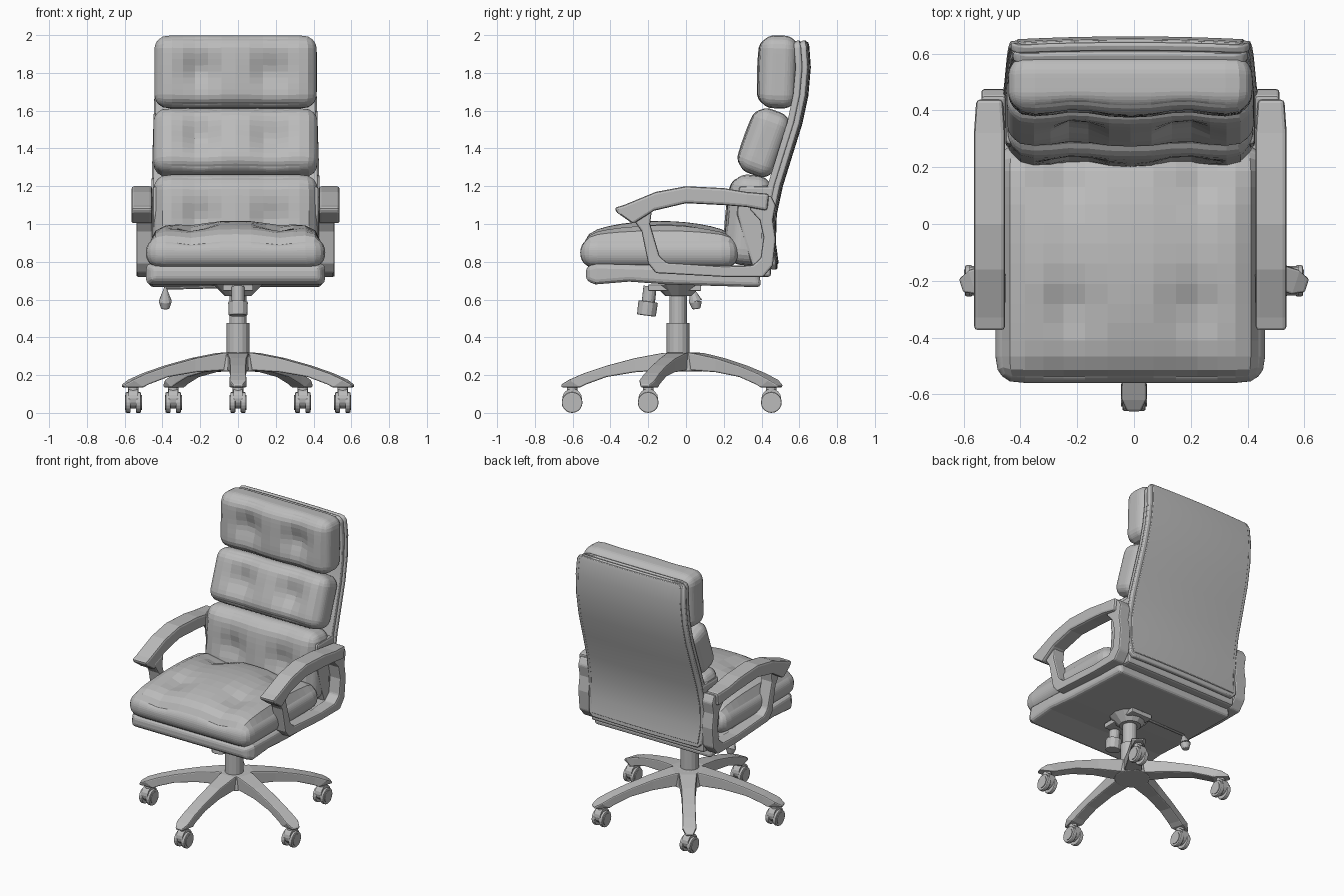
import bpy, bmesh, math
from math import radians, exp, sin, pi
from mathutils import Vector, Matrix

cube = bpy.data.objects.get("Cube")
if cube:
    bpy.data.objects.remove(cube, do_unlink=True)

GREY = (0.5, 0.5, 0.5, 1)
mat = bpy.data.materials.new("plain grey")
mat.use_nodes = True
mat.diffuse_color = GREY
mat.node_tree.nodes["Principled BSDF"].inputs["Base Color"].default_value = GREY

MID = -.013                     # centre line of the seat, back and arms
HUB = Vector((0, -.02, 0))      # centre of the base


def finish(name, bm, bevel=0, segments=2):
    bmesh.ops.recalc_face_normals(bm, faces=bm.faces[:])
    mesh = bpy.data.meshes.new(name)
    bm.to_mesh(mesh)
    bm.free()
    mesh.materials.append(mat)
    ob = bpy.data.objects.new(name, mesh)
    bpy.context.collection.objects.link(ob)
    if bevel:
        mod = ob.modifiers.new("Bevel", "BEVEL")
        mod.width, mod.segments, mod.limit_method = bevel, segments, "ANGLE"
    return ob


def strip(name, pairs, mid, half, bevel=0, widths=None, matrix=None, segments=2):
    """Solid band in the yz plane between paired edge points, centred on x = mid."""
    bm = bmesh.new()
    rows = []
    for (a, b, c, d), w in zip(pairs, widths or [1] * len(pairs)):
        x0, x1 = mid - half * w, mid + half * w
        rows.append([bm.verts.new(p) for p in ((x0, a, b), (x1, a, b), (x1, c, d), (x0, c, d))])
    for r, s in zip(rows, rows[1:]):
        for i in range(4):
            j = (i + 1) % 4
            bm.faces.new((r[i], r[j], s[j], s[i]))
    bm.faces.new(rows[0])
    bm.faces.new(rows[-1])
    if matrix:
        bm.transform(matrix)
    return finish(name, bm, bevel, segments)


def rod(name, a, b, r0, r1=None, sides=16, bevel=0):
    """Cylinder or cone from point a to point b."""
    a, b = Vector(a), Vector(b)
    bm = bmesh.new()
    turn = (b - a).to_track_quat("Z", "Y").to_matrix().to_4x4()
    bmesh.ops.create_cone(bm, cap_ends=True, segments=sides, radius1=r0,
                          radius2=r0 if r1 is None else r1, depth=(b - a).length,
                          matrix=Matrix.Translation((a + b) / 2) @ turn)
    return finish(name, bm, bevel)


def cushion(name, centre, half, radius, tilt, tufts, depth, puff, cuts=13):
    """Rounded box whose local +z face is crowned and tufted."""
    half = Vector(half)
    core = half - Vector((radius,) * 3)
    bm = bmesh.new()
    bmesh.ops.create_cube(bm, size=2)
    bmesh.ops.subdivide_edges(bm, edges=bm.edges[:], cuts=cuts, use_grid_fill=True)
    for v in bm.verts:
        u = v.co.copy()
        p = Vector([sin(c * pi / 2) * 0.35 * h + c * 0.65 * h for c, h in zip(u, half)])
        q = Vector([max(-k, min(k, c)) for c, k in zip(p, core)])
        if (p - q).length > 0:
            p = q + (p - q).normalized() * radius
        crown = puff * (1 - u.x ** 4) * (1 - u.y ** 2)
        dent = sum(exp(-((p.x - x) ** 2 + (p.y - y) ** 2) / 0.007)
                   + 0.3 * exp(-((p.x - x) / 0.09) ** 2) for x, y in tufts)
        p.z += max(0, u.z) * (crown - depth * dent)
        v.co = p
    bm.transform(Matrix.Translation(centre) @ Matrix.Rotation(radians(tilt), 4, "X"))
    return finish(name, bm)


def sheet(name, path, thick, bulge, offset=0, inset=0, bevel=0.008):
    """Curved panel following (y, z, half width) points, bowed towards the rear."""
    bm = bmesh.new()
    cols = 8
    rows = []
    for y, z, w in path:
        row = []
        for i in range(cols + 1):
            s = i / cols * 2 - 1
            row.append(bm.verts.new((MID + s * (w - inset), y + offset + bulge * (1 - s * s), z)))
        rows.append(row)
    for r, s in zip(rows, rows[1:]):
        for i in range(cols):
            bm.faces.new((r[i], r[i + 1], s[i + 1], s[i]))
    bmesh.ops.recalc_face_normals(bm, faces=bm.faces[:])
    bm.faces.ensure_lookup_table()
    if bm.faces[0].normal.y < 0:
        bmesh.ops.reverse_faces(bm, faces=bm.faces[:])
    bmesh.ops.solidify(bm, geom=bm.faces[:], thickness=thick)
    ob = finish(name, bm, bevel)
    ob.data.shade_smooth()
    ob.data.set_sharp_from_angle(angle=radians(35))
    return ob


# Seat: pan and tufted cushion
strip("seat_pan", [(-.53, .775, -.53, .70), (-.47, .79, -.48, .68), (-.3, .785, -.3, .695),
                   (-.1, .78, -.1, .68), (.38, .78, .4, .665)], MID, .473, .025,
      (.94, 1, 1, .99, .97), None, 3)
cushion("seat_cushion", (MID, -.14, .848), (.475, .42, .083), .08, 0,
        [(-.24, .29), (.24, .29), (-.22, -.16), (.22, -.16)], .032, .085)

# Backrest cushions
PAIR = [(-.19, 0), (.19, 0)]
cushion("head_cushion", (MID, .49, 1.805), (.43, .193, .1), .075, 88, PAIR, .045, .015)
cushion("middle_cushion", (MID, .415, 1.43), (.435, .18, .1), .075, 70, PAIR, .045, .015)
cushion("lumbar_cushion", (MID, .335, 1.02), (.435, .24, .105), .08, 85, PAIR, .04, .025)

# Backrest shell, its raised rear panel and the upholstered layer in front
PATH = [(.627, 1.975, .37), (.631, 1.965, .405), (.637, 1.94, .42), (.645, 1.83, .425),
        (.632, 1.68, .43), (.6, 1.53, .435), (.55, 1.37, .44), (.497, 1.2, .445),
        (.465, 1.05, .45), (.46, .9, .45), (.475, .79, .44), (.477, .76, .41)]
sheet("back_shell", PATH, .03, .008)
sheet("back_panel", PATH[1:-1], .02, .01, .006, .025, .004)
sheet("back_upholstery", PATH, .035, .004, -.03, .008, .012)
strip("back_lower_pad", [(.28, 1.2, .47, 1.2), (.27, 1.05, .45, 1.05), (.31, .9, .45, .9),
                         (.37, .72, .45, .72)], MID, .44, .015)

# Armrests: wide pad on a narrower open loop, both sides
PAD = [(-.38, 1.085, -.365, 1.06), (-.33, 1.1, -.28, 1.0), (-.16, 1.17, -.17, 1.07),
       (0, 1.2, 0, 1.11), (.2, 1.19, .2, 1.1), (.32, 1.17, .32, 1.09), (.44, 1.16, .43, 1.07)]
LOOP = [(-.29, 1.04, -.18, 1.08), (-.235, .96, -.19, 1.0), (-.2, .79, -.14, .83),
        (-.16, .74, -.1, .795), (.2, .72, .2, .775), (.41, .72, .35, .78), (.46, .78, .395, .82),
        (.475, .92, .41, .93), (.46, 1.02, .39, 1.02), (.475, 1.1, .34, 1.075),
        (.45, 1.15, .33, 1.12)]
for side, s in (("left", 1), ("right", -1)):
    strip(side + "_arm_pad", PAD, MID + s * .496, .055, .014, (1, 1, 1, 1, 1, 1, .85))
    strip(side + "_arm_loop", LOOP, MID + s * .482, .043, .01)

# Tilt mechanism, tension knob and height lever
rod("mechanism_plate", (0, -.04, .62), (0, -.04, .68), .07, .13, 12)
strip("mechanism_bracket", [(-.2, .68, -.2, .645), (.08, .68, .08, .645)], 0, .08, .006)
rod("knob_stem", (0, -.19, .67), (0, -.2, .58), .035)
rod("tension_knob", (0, -.2, .59), (0, -.21, .515), .052, .05, 12, .006)
rod("lever_arm", (-.08, .03, .668), (-.385, .035, .66), .008, None, 8)
rod("lever_neck", (-.385, .03, .665), (-.385, .05, .59), .006, .036, 10)
rod("lever_paddle", (-.385, .05, .59), (-.385, .055, .55), .036, .022, 10, .006)

# Column
COLUMN = HUB + Vector((0, -.022, 0))
rod("column_sleeve", COLUMN + Vector((0, 0, .22)), COLUMN + Vector((0, 0, .475)), .06)
rod("column_piston", COLUMN + Vector((0, 0, .47)), COLUMN + Vector((0, 0, .66)), .046)

# Five-legged base with twin-wheel casters
rod("base_hub", HUB + Vector((0, 0, .22)), HUB + Vector((0, 0, .318)), .115, .1, 20, .008)
LEG = [(0, .32, 0, .225), (-.1, .318, -.1, .225), (-.25, .29, -.25, .215), (-.4, .25, -.4, .19),
       (-.52, .21, -.51, .15), (-.6, .175, -.54, .135), (-.64, .15, -.64, .135)]
for i in range(5):
    turn = Matrix.Rotation(i * 2 * pi / 5, 4, "Z")
    strip(f"base_leg_{i + 1}", LEG, 0, .045, .01, (1.35, 1.25, 1, .95, .95, 1, .55),
          Matrix.Translation(HUB) @ turn)
    c = HUB + turn @ Vector((0, -.583, 0))
    rod(f"caster_stem_{i + 1}", c + Vector((0, 0, .1)), c + Vector((0, 0, .15)), .028, None, 12)
    rod(f"caster_body_{i + 1}", c + Vector((-.025, 0, .076)), c + Vector((.025, 0, .076)), .052)
    for s in (-1, 1):
        at = c + Vector((s * .014, 0, .055))
        rod(f"caster_wheel_{i + 1}", at, at + Vector((s * .027, 0, 0)), .055, None, 20, .006)
        rod(f"caster_cap_{i + 1}", at, at + Vector((s * .031, 0, 0)), .04, None, 16)
